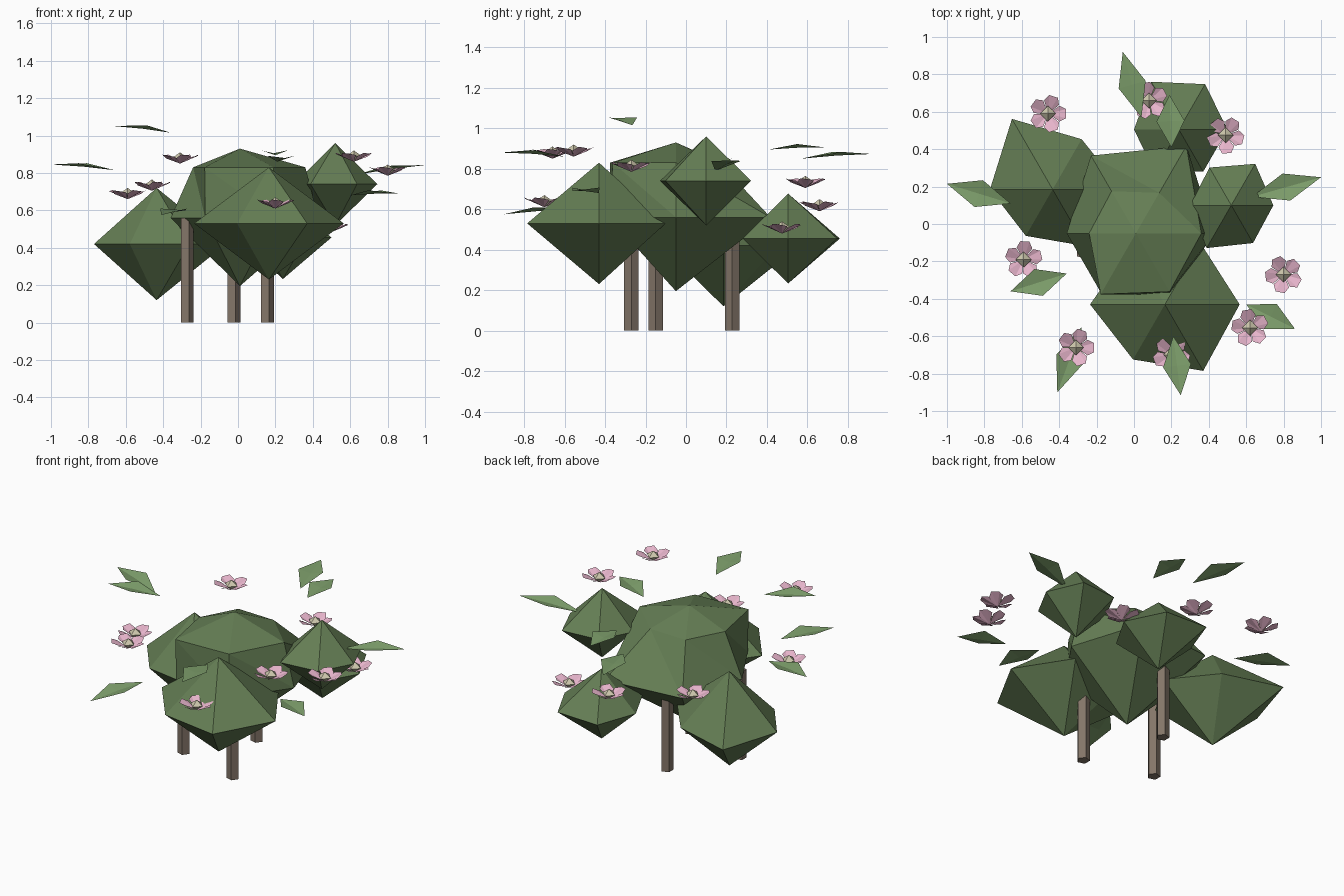
import bpy
from math import cos, sin, pi, radians
from mathutils import Vector

if "Cube" in bpy.data.objects:
    bpy.data.objects.remove(bpy.data.objects["Cube"])


def material(name, rgb):
    m = bpy.data.materials.new(name)
    m.diffuse_color = (*rgb, 1)
    m.use_nodes = True
    m.node_tree.nodes["Principled BSDF"].inputs["Base Color"].default_value = m.diffuse_color
    return m


FOLIAGE = material("foliage", (0.13, 0.21, 0.09))
LEAF = material("leaf", (0.21, 0.35, 0.15))
PETAL = material("petal", (0.80, 0.46, 0.60))
CENTRE = material("flower_centre", (0.62, 0.58, 0.42))
BARK = material("bark", (0.23, 0.18, 0.14))


def mesh_object(name, verts, faces, mat):
    me = bpy.data.meshes.new(name)
    me.from_pydata(verts, [], faces)
    me.materials.append(mat)
    ob = bpy.data.objects.new(name, me)
    bpy.context.collection.objects.link(ob)
    return ob


def ring(c, z, radii):
    n = len(radii)
    return [(c[0] + r * cos(2 * pi * i / n), c[1] + r * sin(2 * pi * i / n), z)
            for i, r in enumerate(radii)]


def stacked(name, c, top, rings, bottom, mat):
    """Rings of corners closed by a point above and a point below."""
    verts = [(*c, top)]
    for z, radii in rings:
        verts += ring(c, z, radii)
    verts.append((*c, bottom))
    n, last = len(rings[0][1]), len(verts) - 1
    faces = []
    for i in range(n):
        j = (i + 1) % n
        faces.append((0, 1 + i, 1 + j))
        for k in range(len(rings) - 1):
            a, b = 1 + k * n, 1 + (k + 1) * n
            faces += [(a + i, b + i, b + j), (a + i, b + j, a + j)]
        e = last - n
        faces.append((last, e + j, e + i))
    return mesh_object(name, verts, faces, mat)


# Foliage clumps: irregular six-sided forms
stacked("main_clump", (0.01, -0.05), 0.93,
        [(0.83, (.35, .25, .26, .25, .376, .36)),
         (0.56, (.42, .54, .48, .37, .37, .38))], 0.195, FOLIAGE)
for name, c, z, h, radii in (
        ("front_clump", (.165, -.43), .53, .30, (.40, .38, .36, .40, .34, .41)),
        ("left_clump", (-.435, .185), .42, .30, (.37, .31, .435, .335, .287, .35)),
        ("right_clump", (.52, .10), .74, .22, (.225, .256, .233, .22, .264, .233)),
        ("back_clump", (.24, .505), .455, .222, (.26, .28, .295, .24, .26, .26))):
    stacked(name, c, z + h, [(z, radii)], z - h, FOLIAGE)

# Five-sided stems
for i, c in enumerate(((-.275, -.15), (.155, -.27), (-.025, .228))):
    lo, hi = ring(c, 0, [.038] * 5), ring(c, .56, [.038] * 5)
    sides = [(k, (k + 1) % 5, 5 + (k + 1) % 5, 5 + k) for k in range(5)]
    mesh_object(f"stem_{i + 1}", lo + hi,
                sides + [(4, 3, 2, 1, 0), (5, 6, 7, 8, 9)], BARK)


# Flowers: shallow five-petal cup with a small faceted centre
def flower(i, x, y, z):
    verts = [(x, y, z - .03)]
    faces = []
    for p in range(5):
        a = 2 * pi * p / 5 + i * 0.5
        k = len(verts)
        for da, r, h in ((-34, .075, -.002), (-14, .1, .018), (14, .1, .012), (34, .075, .006)):
            t = a + radians(da)
            verts.append((x + r * cos(t), y + r * sin(t), z + h))
        faces += [(0, k, k + 1), (0, k + 1, k + 2), (0, k + 2, k + 3)]
    mesh_object(f"flower_{i + 1}", verts, faces, PETAL)
    stacked(f"flower_centre_{i + 1}", (x, y), z + .03, [(z, [.042] * 4)],
            z - .03, CENTRE)


for i, p in enumerate(((-.46, .59, .735), (.08, .66, .62), (.49, .475, .51),
                       (-.59, -.19, .69), (.80, -.27, .815), (-.31, -.66, .88),
                       (.62, -.555, .89), (.20, -.70, .64))):
    flower(i, *p)


# Leaves: folded kites from base to tip, slightly arched
def leaf(i, base, tip):
    b, t = Vector(base), Vector(tip)
    d = t - b
    side = Vector((-d.y, d.x, 0)).normalized() * .075
    mid = b.lerp(t, .5) + Vector((0, 0, .004))
    up = Vector((0, 0, .018))
    mesh_object(f"leaf_{i + 1}", [b, mid + side + up, t, mid - side + up, mid],
                [(0, 4, 1), (4, 2, 1), (0, 3, 4), (4, 3, 2)], LEAF)


for i, (b, t) in enumerate((
        ((-.66, .11, .815), (-1, .215, .845)),
        ((.63, .145, .79), (1, .25, .842)),
        ((.04, .57, .85), (-.06, .92, .873)),
        ((.20, .41, .895), (.19, .69, .905)),
        ((-.36, -.265, 1.015), (-.66, -.36, 1.05)),
        ((-.28, -.55, .60), (-.41, -.90, .575)),
        ((.21, -.60, .86), (.25, -.915, .88)),
        ((.60, -.43, .68), (.86, -.56, .69)))):
    leaf(i, b, t)
